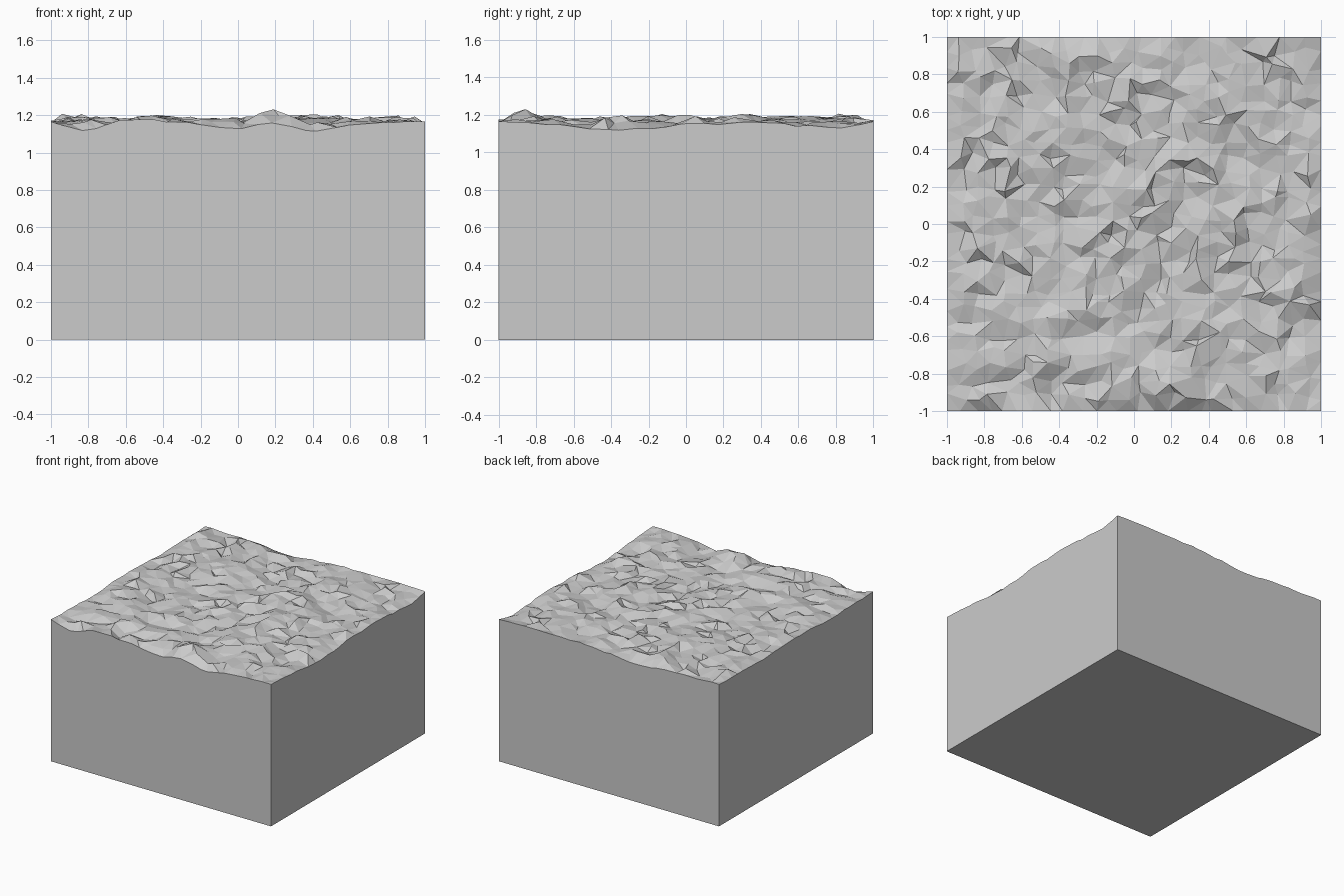
import bpy
import bmesh
import math
import random
from mathutils import Vector, noise

cube = bpy.data.objects.get("Cube")
if cube:
    bpy.data.objects.remove(cube, do_unlink=True)

random.seed(7)
CELLS = 25
STEP = 2 / CELLS
LEVEL = 1.165

# Height of the rim along each side, as (position, height) points
FRONT = [(-1, 1.165), (-0.8, 1.115), (-0.6, 1.185), (-0.3, 1.16), (0, 1.13),
         (0.2, 1.16), (0.4, 1.115), (0.65, 1.155), (1, 1.165)]
RIGHT = [(-1, 1.165), (-0.6, 1.14), (-0.35, 1.115), (0, 1.15), (0.4, 1.16),
         (0.8, 1.13), (1, 1.165)]
BACK = [(-1, 1.165), (-0.6, 1.16), (-0.25, 1.13), (0.2, 1.17), (0.6, 1.17), (1, 1.165)]
LEFT = [(-1, 1.165), (-0.5, 1.15), (0, 1.17), (0.5, 1.15), (1, 1.165)]

# Main peaks of the rough surface: x, y, rise
PEAKS = [(0.18, -0.87, 0.055), (-0.3, -0.4, 0.04), (0.4, 0.3, 0.03),
         (-0.4, 0.95, 0.03), (-0.4, 0.5, 0.03), (-0.2, 0.1, 0.03)]


def along(points, t):
    """Straight-line height between rim points."""
    for (a, za), (b, zb) in zip(points, points[1:]):
        if t <= b:
            return za + (zb - za) * (t - a) / (b - a)
    return points[-1][1]


def rough_height(x, y):
    """Rolling noise, single-point jitter and a few peaks."""
    z = LEVEL + 0.03 * noise.noise(Vector((x * 3, y * 3, 4.2)))
    z += random.uniform(-0.023, 0.023)
    for px, py, rise in PEAKS:
        z += rise * math.exp(-((x - px) ** 2 + (y - py) ** 2) / 0.008)
    return min(max(z, 1.115), 1.238)


# Rough top: a jittered grid
bm = bmesh.new()
bmesh.ops.create_grid(bm, x_segments=CELLS, y_segments=CELLS, size=1)
for v in bm.verts:
    x, y = v.co.x, v.co.y
    on_x, on_y = abs(x) > 0.999, abs(y) > 0.999
    if not on_x:
        x += random.uniform(-0.36, 0.36) * STEP
    if not on_y:
        y += random.uniform(-0.36, 0.36) * STEP
    if on_y:
        z = along(FRONT if y < 0 else BACK, x)
    elif on_x:
        z = along(LEFT if x < 0 else RIGHT, y)
    else:
        z = rough_height(x, y)
    if on_x != on_y:
        z += random.uniform(-0.006, 0.006)
    v.co = (x, y, z)
bmesh.ops.triangulate(bm, faces=bm.faces[:], quad_method='SHORT_EDGE')

# Straight sides down to the ground and a flat underside
rim = [e for e in bm.edges if e.is_boundary]
walls = bmesh.ops.extrude_edge_only(bm, edges=rim)
for item in walls["geom"]:
    if isinstance(item, bmesh.types.BMVert):
        item.co.z = 0
bmesh.ops.contextual_create(bm, geom=[e for e in bm.edges if e.is_boundary])
bmesh.ops.recalc_face_normals(bm, faces=bm.faces[:])

mesh = bpy.data.meshes.new("ground_block")
bm.to_mesh(mesh)
bm.free()
block = bpy.data.objects.new("ground_block", mesh)
bpy.context.collection.objects.link(block)

# Plain stone colour
stone = bpy.data.materials.new("light_grey_stone")
stone.use_nodes = True
colour = (0.6, 0.6, 0.6, 1)
stone.diffuse_color = colour
stone.node_tree.nodes["Principled BSDF"].inputs["Base Color"].default_value = colour
mesh.materials.append(stone)
